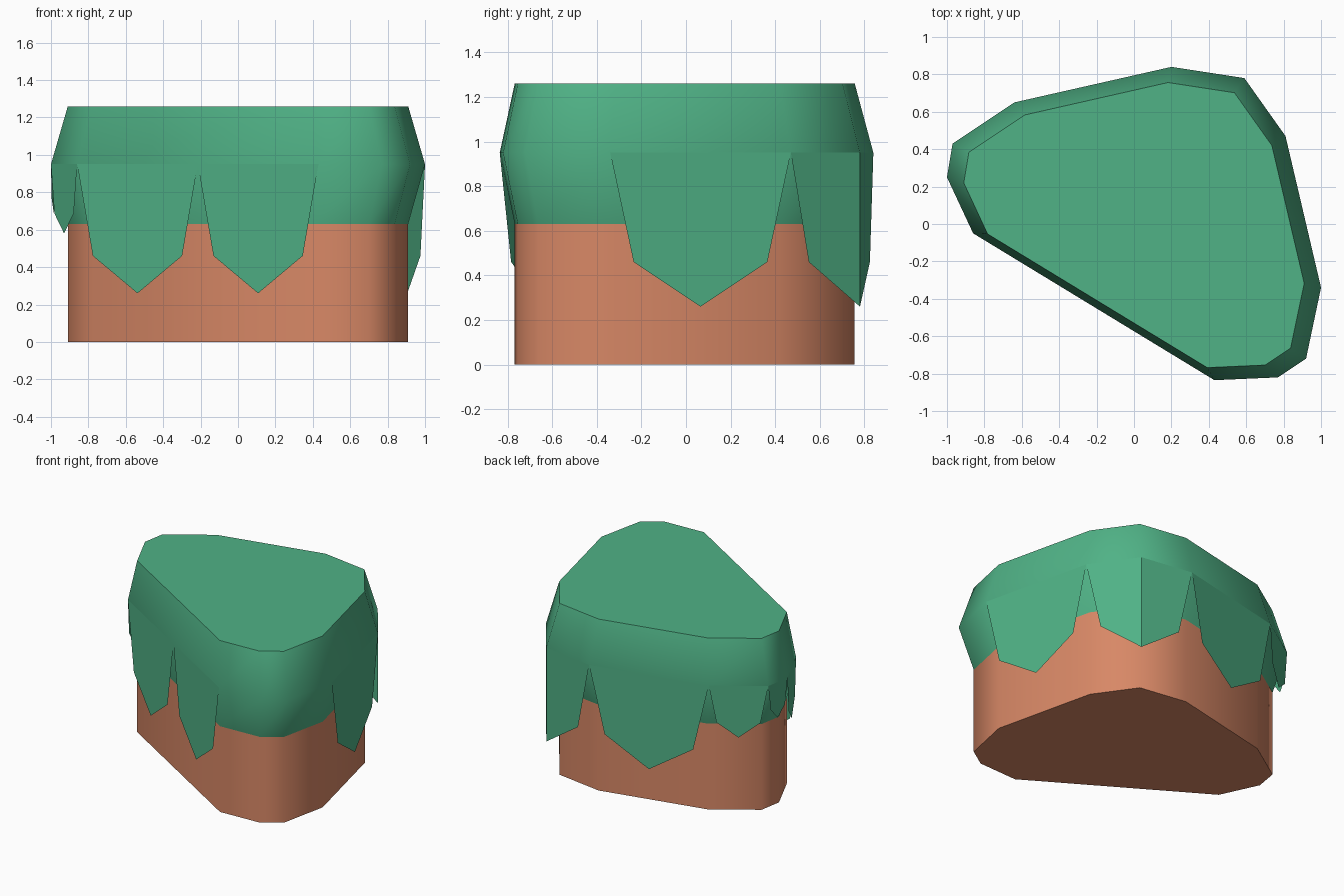
import bpy, bmesh
from mathutils import Vector

if "Cube" in bpy.data.objects:
    bpy.data.objects.remove(bpy.data.objects["Cube"])

def material(name, rgb):
    m = bpy.data.materials.new(name)
    m.diffuse_color = (*rgb, 1)
    m.use_nodes = True
    m.node_tree.nodes["Principled BSDF"].inputs["Base Color"].default_value = m.diffuse_color
    return m

GREEN = material("grass green", (0.08, 0.445, 0.239))
BROWN = material("earth brown", (0.686, 0.246, 0.133))

# Widest outline, anticlockwise seen from above; the narrow one is derived from it
WIDE = [Vector(p) for p in [
    (-0.86, -0.05), (0.43, -0.835), (0.77, -0.82), (0.92, -0.72), (1.0, -0.34),
    (0.81, 0.47), (0.59, 0.78), (0.2, 0.84), (-0.64, 0.65), (-0.97, 0.43), (-1.0, 0.25)]]
NARROW = [p * 0.91 + Vector((0, -0.008)) for p in WIDE]
RIM_Z, SEAM_Z, TOP_Z = 0.95, 0.63, 1.26

def add_object(name, bm, mat, smooth):
    mesh = bpy.data.meshes.new(name)
    bm.to_mesh(mesh)
    bm.free()
    mesh.materials.append(mat)
    ob = bpy.data.objects.new(name, mesh)
    bpy.context.collection.objects.link(ob)
    if smooth:
        bpy.ops.object.select_all(action='DESELECT')
        ob.select_set(True)
        bpy.context.view_layer.objects.active = ob
        bpy.ops.object.shade_smooth_by_angle(angle=1.05)
    return ob

def loft(name, levels, mat, top=False, bottom=False):
    """Skin through (outline, height) rings."""
    bm = bmesh.new()
    rings = [[bm.verts.new((p.x, p.y, z)) for p in pts] for pts, z in levels]
    n = len(WIDE)
    for lo, hi in zip(rings, rings[1:]):
        for i in range(n):
            j = (i + 1) % n
            bm.faces.new((lo[i], lo[j], hi[j], hi[i]))
    if top:
        bm.faces.new(rings[-1])
    if bottom:
        bm.faces.new(rings[0][::-1])
    return add_object(name, bm, mat, True)

# Earth base and bulging grass cap
loft("earth_base", [(NARROW, 0), (NARROW, SEAM_Z)], BROWN, bottom=True)
loft("grass_cap", [(NARROW, SEAM_Z), (WIDE, RIM_Z), (NARROW, TOP_Z)], GREEN, top=True)

def tongue(name, a, mid, b, depth):
    """Pointed grass flap hanging from the rim, folded at mid."""
    bm = bmesh.new()
    def v(p, drop):
        return bm.verts.new((p.x, p.y, RIM_Z - drop))
    m, tip = v(mid, 0), v(mid, depth)
    shoulder = depth * 0.71
    bm.faces.new((v(a, 0), v(a.lerp(mid, 0.26), shoulder), tip, m))
    bm.faces.new((m, tip, v(b.lerp(mid, 0.26), shoulder), v(b, 0)))
    add_object(name, bm, GREEN, False)

# Two flaps share the long front edge
half = (WIDE[0] + WIDE[1]) / 2
edges = [("front_left", WIDE[0], half, 0.69), ("front_right", half, WIDE[1], 0.69),
         ("right", WIDE[4], WIDE[5], 0.69), ("back", WIDE[7], WIDE[8], 0.69),
         ("back_left", WIDE[8], WIDE[9], 0.38), ("left_small", WIDE[9], WIDE[10], 0.26),
         ("left", WIDE[10], WIDE[0], 0.37)]
for label, a, b, depth in edges:
    tongue("grass_flap_" + label, a, (a + b) / 2, b, depth)
# Flap folded round the back right corner
tongue("grass_flap_corner", WIDE[5], WIDE[6], WIDE[7], 0.69)
